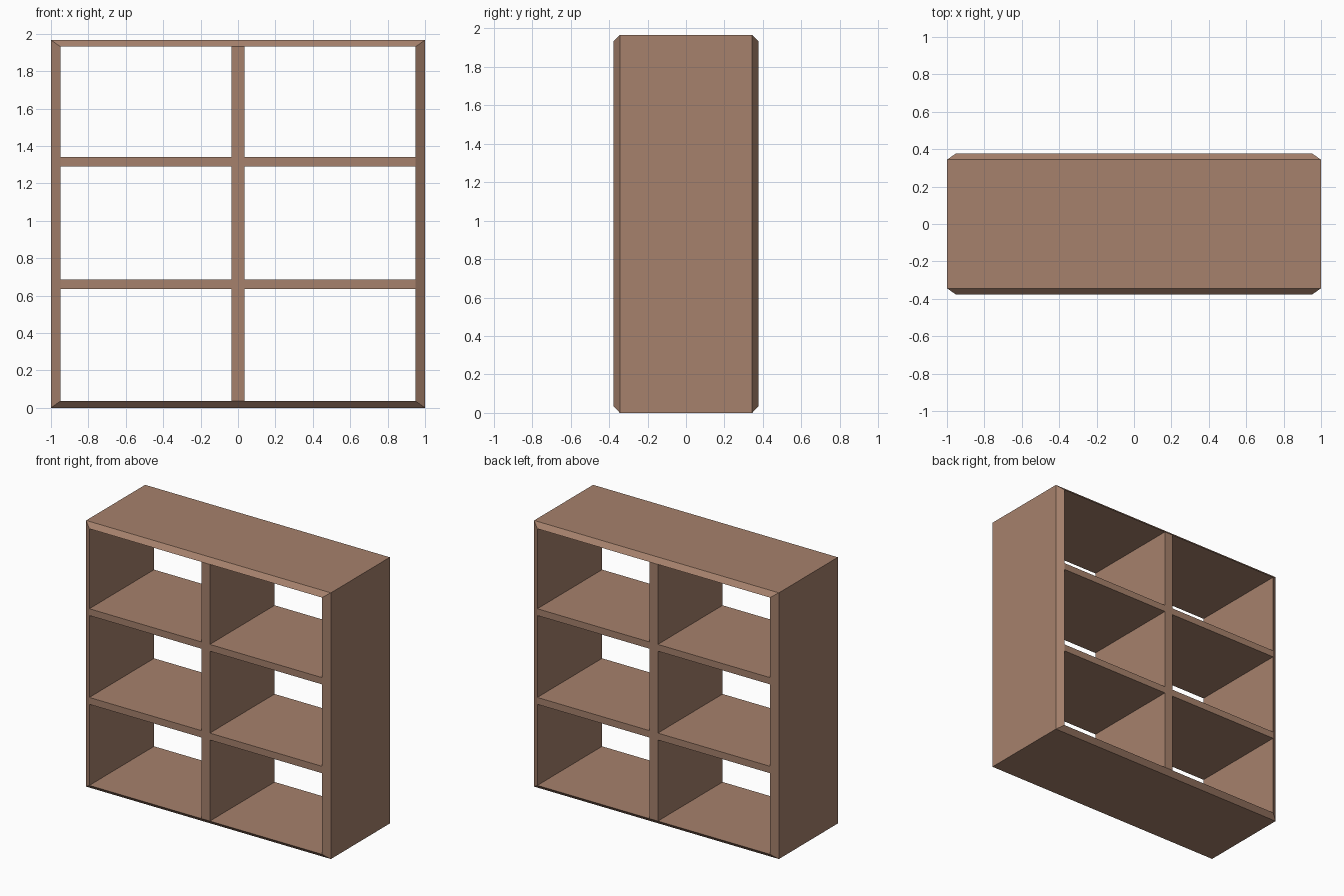
import bpy, bmesh

if "Cube" in bpy.data.objects:
    bpy.data.objects.remove(bpy.data.objects["Cube"])

wood = bpy.data.materials.new("brown_wood")
wood.diffuse_color = (0.38, 0.22, 0.15, 1)
wood.use_nodes = True
wood.node_tree.nodes["Principled BSDF"].inputs["Base Color"].default_value = wood.diffuse_color

HALF_W, HEIGHT = 1.0, 1.966      # outer size
IN_W, IN_BOT, IN_TOP = 0.95, 0.035, 1.931   # opening
OUT_Y, IN_Y = 0.344, 0.378       # depth at outer edge / at inner rim


def add_object(name, bm):
    bmesh.ops.recalc_face_normals(bm, faces=bm.faces)
    mesh = bpy.data.meshes.new(name)
    bm.to_mesh(mesh)
    bm.free()
    mesh.materials.append(wood)
    obj = bpy.data.objects.new(name, mesh)
    bpy.context.collection.objects.link(obj)
    return obj


def box(name, x0, x1, y0, y1, z0, z1):
    bm = bmesh.new()
    bmesh.ops.create_cube(bm, size=1)
    for v in bm.verts:
        v.co.x = x1 if v.co.x > 0 else x0
        v.co.y = y1 if v.co.y > 0 else y0
        v.co.z = z1 if v.co.z > 0 else z0
    return add_object(name, bm)


# Outer frame: four rectangular rings joined, giving mitred sloping rims
bm = bmesh.new()
rings = []
for hw, z0, z1, y in ((HALF_W, 0, HEIGHT, -OUT_Y), (IN_W, IN_BOT, IN_TOP, -IN_Y),
                      (IN_W, IN_BOT, IN_TOP, IN_Y), (HALF_W, 0, HEIGHT, OUT_Y)):
    rings.append([bm.verts.new((x, y, z))
                  for x, z in ((-hw, z0), (hw, z0), (hw, z1), (-hw, z1))])
for i in range(4):
    a, b = rings[i], rings[(i + 1) % 4]
    for j in range(4):
        k = (j + 1) % 4
        bm.faces.new((a[j], a[k], b[k], b[j]))
add_object("outer_frame", bm)

# Central upright
DIV = 0.035
box("center_divider", -DIV, DIV, -IN_Y, IN_Y, IN_BOT, IN_TOP)

# Two shelves in each bay
for level, z0, z1 in (("lower", 0.634, 0.685), ("upper", 1.29, 1.34)):
    box(level + "_shelf_left", -IN_W, -DIV, -IN_Y, IN_Y, z0, z1)
    box(level + "_shelf_right", DIV, IN_W, -IN_Y, IN_Y, z0, z1)
